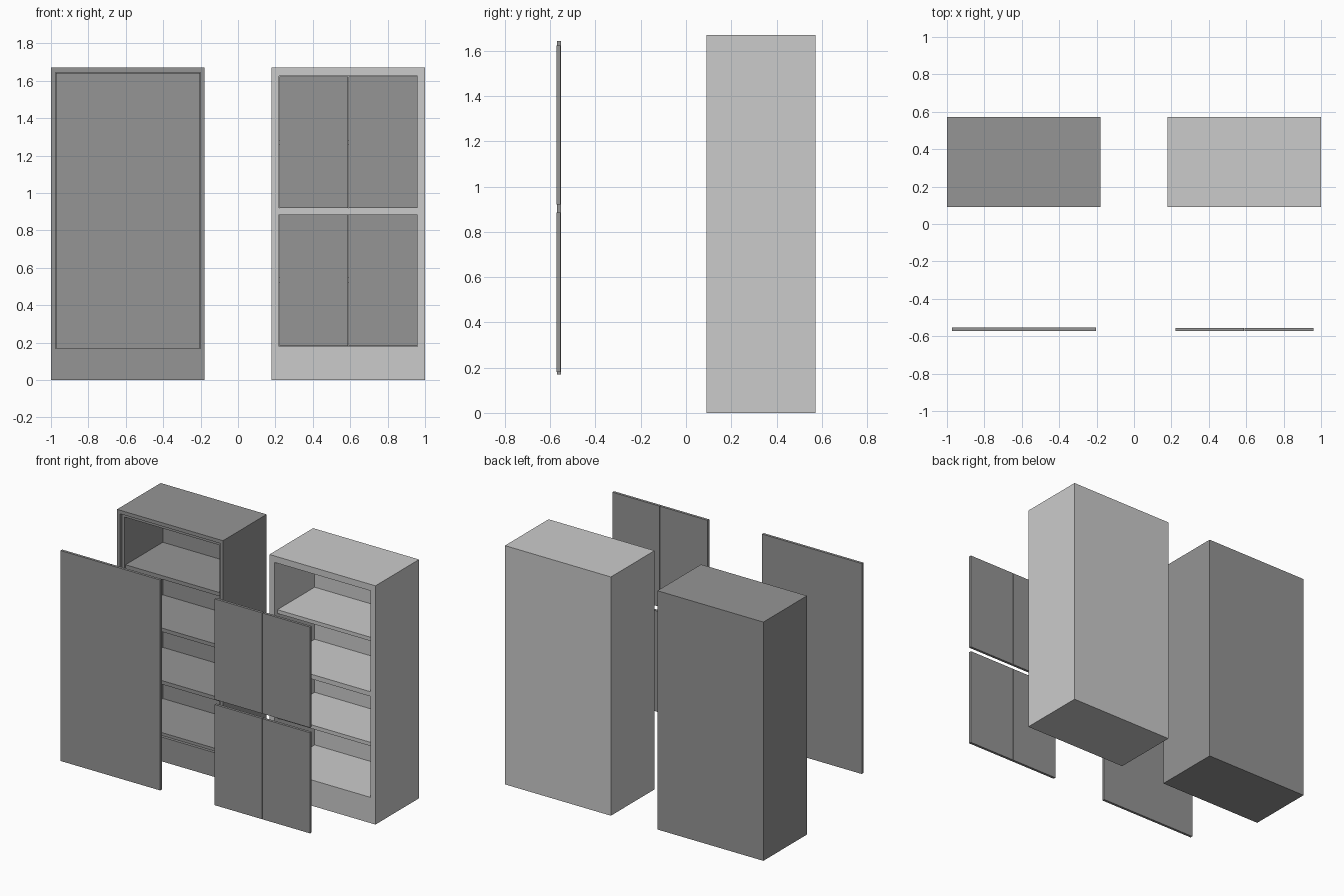
import bpy, bmesh

if "Cube" in bpy.data.objects:
    bpy.data.objects.remove(bpy.data.objects["Cube"])

FRONT, BACK = 0.091, 0.573      # cabinet depth range
TOP = 1.67

dark = bpy.data.materials.new("dark_grey")
dark.diffuse_color = (0.3, 0.3, 0.3, 1)
dark.use_nodes = True
dark.node_tree.nodes["Principled BSDF"].inputs["Base Color"].default_value = dark.diffuse_color


def finish(bm, name, mat):
    bmesh.ops.recalc_face_normals(bm, faces=bm.faces)
    mesh = bpy.data.meshes.new(name)
    bm.to_mesh(mesh)
    bm.free()
    obj = bpy.data.objects.new(name, mesh)
    bpy.context.collection.objects.link(obj)
    if mat:
        mesh.materials.append(mat)
    return obj


def loft(name, rings, mat=None):
    """Join rectangles (x0, x1, z0, z1, y) in order and cap both ends."""
    bm = bmesh.new()
    loops = [[bm.verts.new(p) for p in
              ((x0, y, z0), (x1, y, z0), (x1, y, z1), (x0, y, z1))]
             for x0, x1, z0, z1, y in rings]
    for a, b in zip(loops, loops[1:]):
        for i in range(4):
            j = (i + 1) % 4
            bm.faces.new((a[i], a[j], b[j], b[i]))
    bm.faces.new(loops[0])
    bm.faces.new(loops[-1])
    return finish(bm, name, mat)


def box(name, x0, x1, y0, y1, z0, z1, mat=None):
    return loft(name, [(x0, x1, z0, z1, y0), (x0, x1, z0, z1, y1)], mat)


# Left cabinet: stepped door rebate, then the hollow interior
loft("left_carcass", [
    (-1, -0.18, 0, TOP, BACK),
    (-1, -0.18, 0, TOP, FRONT),
    (-0.975, -0.2, 0.17, 1.645, FRONT),
    (-0.975, -0.2, 0.17, 1.645, FRONT + 0.02),
    (-0.955, -0.22, 0.19, 1.62, FRONT + 0.02),
    (-0.955, -0.22, 0.19, 1.62, 0.533)], dark)

# Right cabinet: plain opening
loft("right_carcass", [
    (0.18, 1, 0, TOP, BACK),
    (0.18, 1, 0, TOP, FRONT),
    (0.22, 0.96, 0.18, 1.625, FRONT),
    (0.22, 0.96, 0.18, 1.625, 0.533)])

# Shelves, the right middle one being a flush cross rail
for i, z in enumerate((0.535, 0.9025, 1.27)):
    box(f"left_shelf_{i + 1}", -0.955, -0.22, FRONT + 0.03, 0.533,
        z - 0.013, z + 0.013, dark)
    flush = i == 1
    h = 0.0165 if flush else 0.013
    box(f"right_shelf_{i + 1}", 0.22, 0.96, FRONT + (0 if flush else 0.03),
        0.533, z - h, z + h)


# Pairs of door leaves, pulled out in front of the cabinets
def door_pair(name, x0, x1, z0, z1, y0, gap):
    mid = (x0 + x1) / 2
    box(name + "_left_leaf", x0, mid - gap / 2, y0, y0 + 0.018, z0, z1, dark)
    box(name + "_right_leaf", mid + gap / 2, x1, y0, y0 + 0.018, z0, z1, dark)


door_pair("tall_door", -0.973, -0.202, 0.17, 1.642, -0.571, 0.001)
door_pair("lower_door", 0.221, 0.959, 0.181, 0.885, -0.573, 0.004)
door_pair("upper_door", 0.221, 0.959, 0.92, 1.624, -0.573, 0.004)
